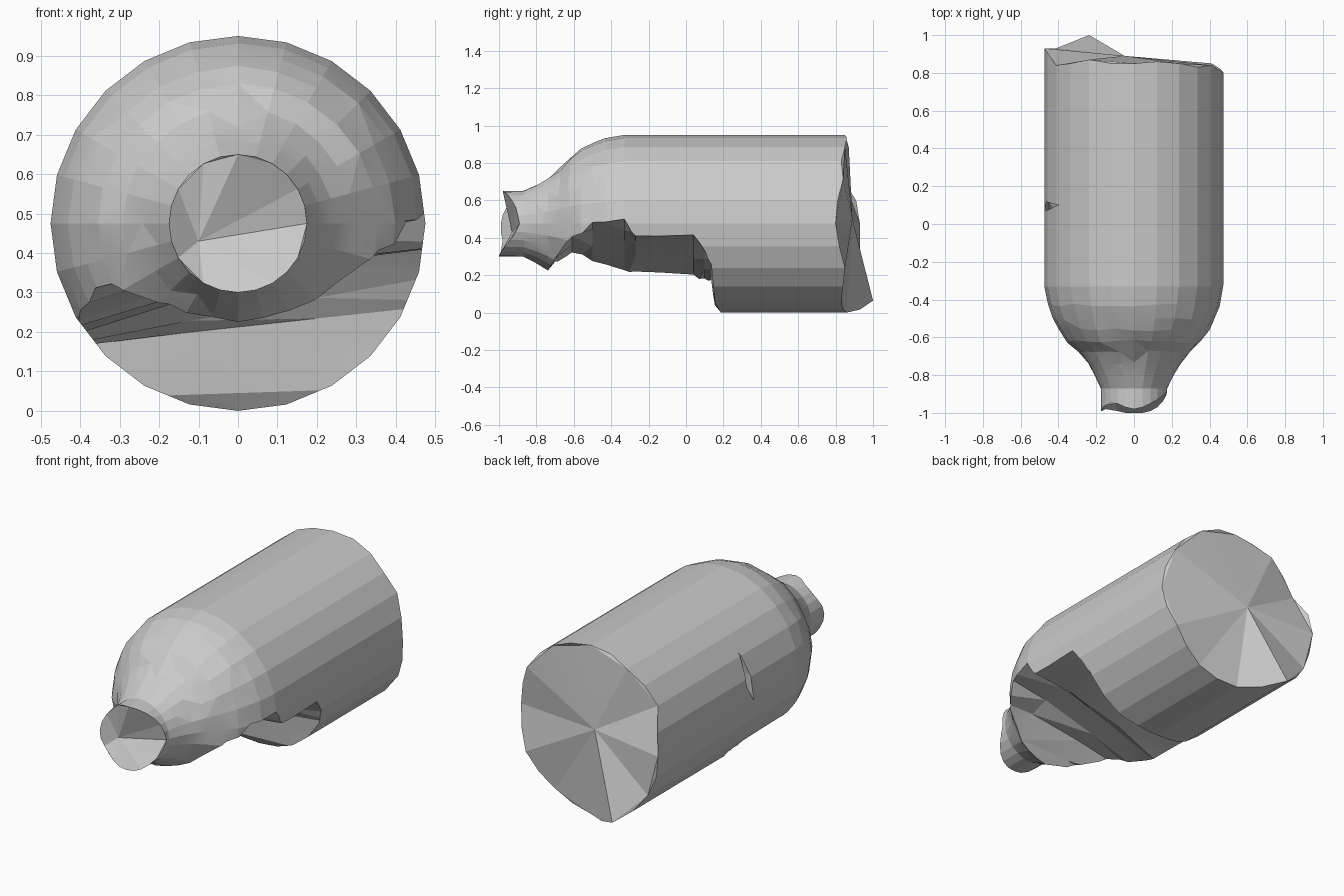
import bpy, bmesh, math, random
from mathutils import Vector

if "Cube" in bpy.data.objects:
    bpy.data.objects.remove(bpy.data.objects["Cube"])

random.seed(4)
SIDES, AXIS_Z = 24, 0.475


def make_object(name, bm):
    bmesh.ops.recalc_face_normals(bm, faces=bm.faces)
    me = bpy.data.meshes.new(name)
    bm.to_mesh(me)
    bm.free()
    ob = bpy.data.objects.new(name, me)
    bpy.context.collection.objects.link(ob)
    return ob


def ring(bm, radius, ys, jitter=0.0):
    verts = []
    for i in range(SIDES):
        a = 2 * math.pi * i / SIDES
        r = radius + random.uniform(-jitter, jitter)
        verts.append(bm.verts.new((r * math.cos(a), ys[i], AXIS_Z + r * math.sin(a))))
    return verts


def bridge(bm, a, b):
    n = len(a)
    for i in range(n):
        j = (i + 1) % n
        bm.faces.new((a[i], a[j], b[j], b[i]))


def jagged_cap(bm, rim, center):
    # fan of uneven shards closing a broken end
    c = bm.verts.new(center)
    n = len(rim)
    for i in range(0, n, 4):
        p = [rim[(i + k) % n] for k in range(5)]
        bm.faces.new((c, p[0], p[2]))
        bm.faces.new((c, p[2], p[4]))
        bm.faces.new((p[0], p[1], p[2]))
        bm.faces.new((p[2], p[3], p[4]))


# bottle body: jagged neck rim, shoulder profile, jagged base rim
neck_y = [-.89, -.90, -.91, -.93, -.95, -.97, -.98, -.97, -.95, -.94, -.96, -.98,
          -.99, -.99, -.98, -.98, -.99, -1.0, -1.0, -1.0, -.99, -.97, -.94, -.91]
base_y = [.80, .81, .84, .83, .85, .86, .85, .85, .87, .85, .84, .91,
          .93, .92, .93, .96, 1.0, .93, .86, .84, .83, .84, .85, .82]
profile = [(-.87, .176), (-.80, .208), (-.74, .243), (-.68, .292), (-.62, .354),
           (-.56, .398), (-.50, .43), (-.43, .455), (-.33, .475)]

bm = bmesh.new()
rings = [ring(bm, .175, neck_y)]
for y, r in profile:
    plain = y > -.4 or y < -.85
    ys = [y + (0 if plain else random.uniform(-.008, .008)) for _ in range(SIDES)]
    rings.append(ring(bm, r, ys, 0 if plain else .002))
rings.append(ring(bm, .475, base_y))
for a, b in zip(rings, rings[1:]):
    bridge(bm, a, b)
jagged_cap(bm, rings[0], (-.10, -.93, .43))
jagged_cap(bm, rings[-1], (-.05, .89, .50))
bmesh.ops.triangulate(bm, faces=[f for f in bm.faces if f.calc_center_median().y < -.35])
bottle = make_object("broken_bottle", bm)

# cutter for the missing underside: (y, left z, right z) of the break surface
sections = [(-.75, .20, .22), (-.70, .26, .30), (-.61, .285, .385), (-.50, .245, .47),
            (-.33, .205, .48), (-.27, .195, .39), (.04, .175, .395), (.10, .17, .33),
            (.135, .165, .26), (.145, .08, .17), (.155, .03, .06), (.21, -.03, -.03)]
bm = bmesh.new()
loops = []
for y, zl, zr in sections:
    def top(x):
        return (zl + zr) / 2 + (zr - zl) / 2 * x / .44
    # the break surface arches up a little between its two edges
    arch = random.uniform(.03, .05) if -.65 < y < .08 else 0
    pts = [(-.6, top(-.6)), (-.12, top(-.12) + arch * .8), (.2, top(.2) + arch),
           (.6, top(.6)), (.6, -.4), (-.6, -.4)]
    loops.append([bm.verts.new((x, y, z)) for x, z in pts])
for a, b in zip(loops, loops[1:]):
    bridge(bm, a, b)
bm.faces.new(loops[0])
bm.faces.new(loops[-1])
bmesh.ops.triangulate(bm, faces=bm.faces[:])
underside_cut = make_object("underside_cutter", bm)

# cutter for the narrow crack in the left wall
bm = bmesh.new()
loop = [bm.verts.new(p) for p in ((-.45, .07, .45), (-.45, .12, .56), (-.37, .10, .72),
                                  (-.42, .075, .60))]
out = [bm.verts.new(v.co + Vector((-.2, 0, .08))) for v in loop]
bridge(bm, loop, out)
bm.faces.new(loop)
bm.faces.new(out)
bmesh.ops.triangulate(bm, faces=bm.faces[:])
crack_cut = make_object("crack_cutter", bm)

# carve both breaks
bpy.context.view_layer.objects.active = bottle
for cutter in (underside_cut, crack_cut):
    cutter.hide_render = True
    mod = bottle.modifiers.new(cutter.name, 'BOOLEAN')
    mod.operation = 'DIFFERENCE'
    mod.solver = 'EXACT'
    mod.object = cutter
    bpy.ops.object.modifier_apply(modifier=mod.name)
    bpy.data.objects.remove(cutter)

# faceted shoulder and shards
bpy.ops.object.select_all(action='DESELECT')
bottle.select_set(True)
bpy.ops.object.shade_smooth_by_angle(angle=math.radians(8))
